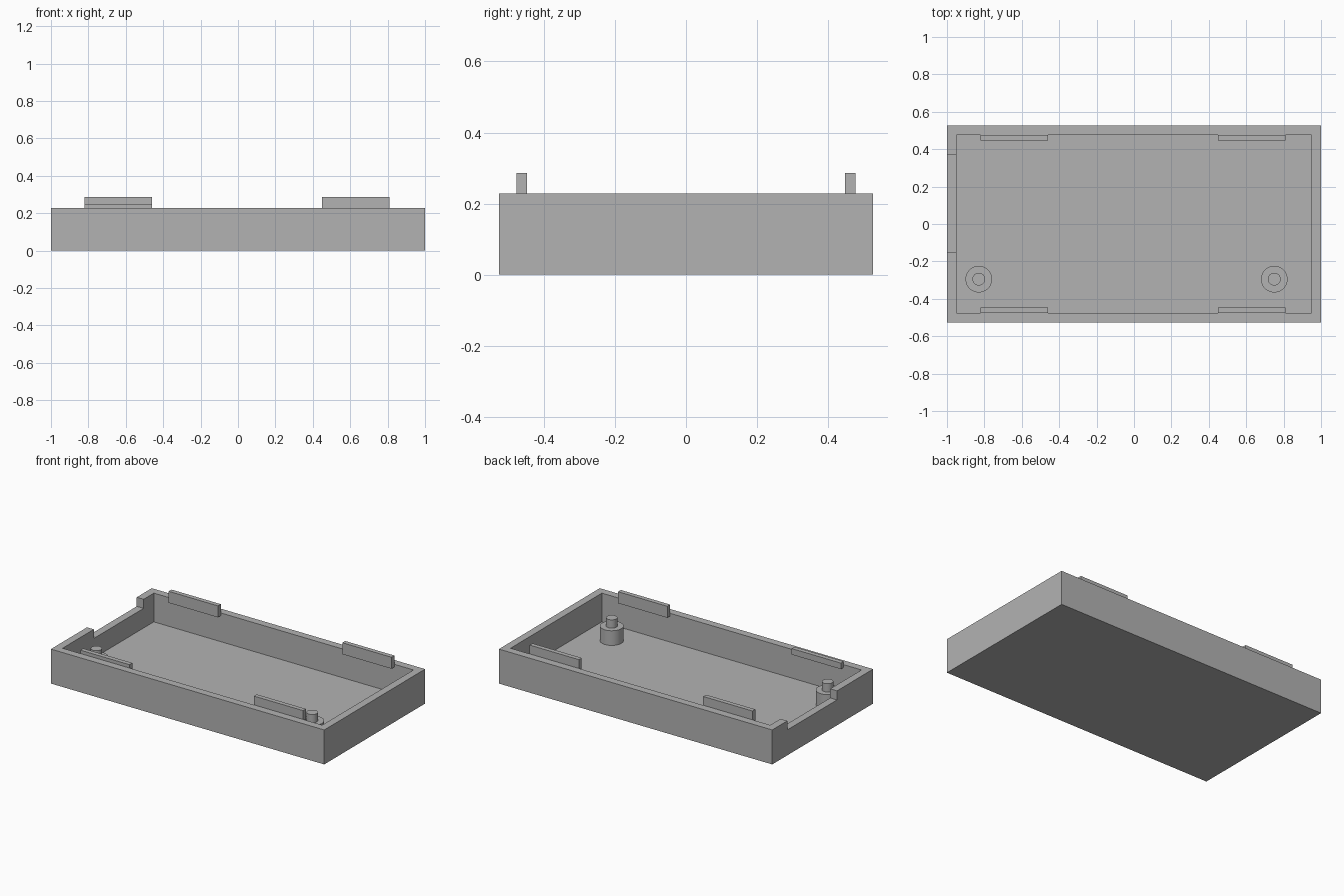
import bpy
import bmesh
from mathutils import Matrix, Vector

if "Cube" in bpy.data.objects:
    bpy.data.objects.remove(bpy.data.objects["Cube"], do_unlink=True)

HALF_X, HALF_Y, RIM = 1.0, 0.527, 0.228
WALL, FLOOR = 0.05, 0.038

grey = bpy.data.materials.new("plain grey")
grey.use_nodes = True
colour = (0.45, 0.45, 0.45, 1)
grey.diffuse_color = colour
grey.node_tree.nodes["Principled BSDF"].inputs["Base Color"].default_value = colour


def finish(name, bm):
    mesh = bpy.data.meshes.new(name)
    bm.to_mesh(mesh)
    bm.free()
    mesh.materials.append(grey)
    obj = bpy.data.objects.new(name, mesh)
    bpy.context.collection.objects.link(obj)
    return obj


def box(name, low, high):
    low, high = Vector(low), Vector(high)
    bm = bmesh.new()
    place = Matrix.Translation((low + high) / 2) @ Matrix.Diagonal((*(high - low), 1))
    bmesh.ops.create_cube(bm, size=1, matrix=place)
    return finish(name, bm)


def cylinder(name, x, y, radius, bottom, top):
    bm = bmesh.new()
    bmesh.ops.create_cone(bm, cap_ends=True, segments=48, radius1=radius, radius2=radius,
                          depth=top - bottom,
                          matrix=Matrix.Translation((x, y, (bottom + top) / 2)))
    obj = finish(name, bm)
    bpy.ops.object.select_all(action="DESELECT")
    obj.select_set(True)
    bpy.context.view_layer.objects.active = obj
    bpy.ops.object.shade_smooth_by_angle()


# Open tray, with the cavity and the cable notch in its right wall cut out
tray = box("tray", (-HALF_X, -HALF_Y, 0), (HALF_X, HALF_Y, RIM))
cutters = [
    box("cavity_cutter", (WALL - HALF_X, WALL - HALF_Y, FLOOR),
        (HALF_X - WALL, HALF_Y - WALL, 0.5)),
    box("notch_cutter", (-1.1, -0.15, RIM - 0.06), (-0.9, 0.37, 0.5)),
]
for cutter in cutters:
    cutter.hide_render = True
    cut = tray.modifiers.new(cutter.name, "BOOLEAN")
    cut.operation, cut.solver, cut.object = "DIFFERENCE", "EXACT", cutter
bpy.context.view_layer.objects.active = tray
for cutter in cutters:
    bpy.ops.object.modifier_apply(modifier=cutter.name)
    bpy.data.objects.remove(cutter, do_unlink=True)

# Locating tabs inside the long walls; the front right one is shorter
for end, side in (("front", -1), ("back", 1)):
    for hand, x in (("right", -0.82), ("left", 0.45)):
        top = 0.25 if (end, hand) == ("front", "right") else 0.286
        ys = sorted((side * 0.447, side * (HALF_Y - WALL)))
        box(f"{end}_{hand}_tab", (x, ys[0], 0.21), (x + 0.36, ys[1], top))

# Stepped mounting posts on the floor
for hand, x in (("right", -0.83), ("left", 0.75)):
    cylinder(f"{hand}_post", x, -0.295, 0.071, FLOOR, 0.135)
    cylinder(f"{hand}_pin", x, -0.295, 0.034, 0.135, 0.19)
